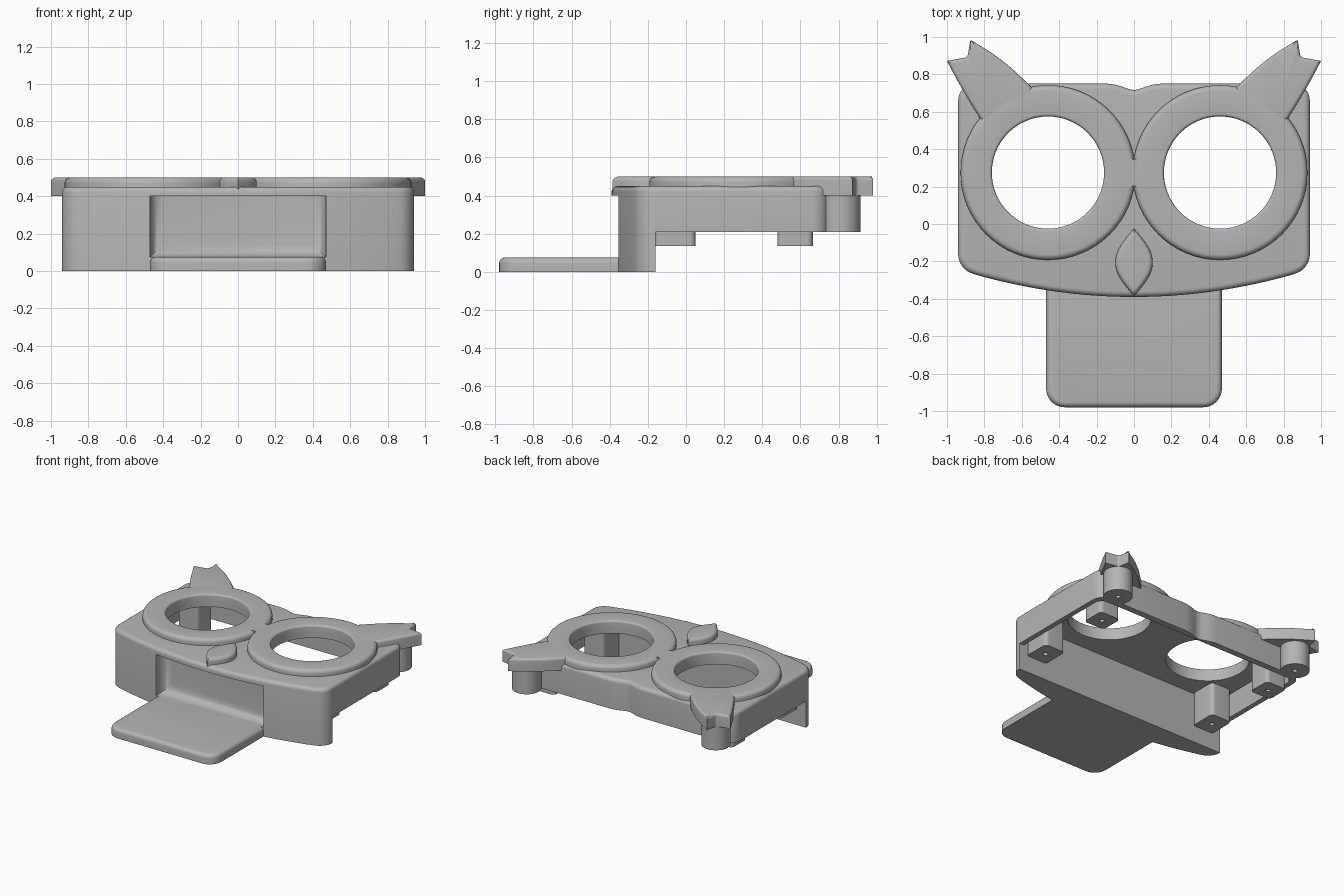
import bpy, bmesh, math
from mathutils import Vector

cube = bpy.data.objects.get("Cube")
if cube:
    bpy.data.objects.remove(cube, do_unlink=True)

GREY = (0.46, 0.46, 0.46, 1)
grey = bpy.data.materials.new("plain grey")
grey.use_nodes = True
grey.diffuse_color = GREY
grey.node_tree.nodes["Principled BSDF"].inputs["Base Color"].default_value = GREY

EYE_X, EYE_Y, HOLE_R, RING_R = 0.46, 0.275, 0.3, 0.467
TOP, PLATE, CEILING, RIM = 0.5, 0.45, 0.4, 0.21


def finish(name, bm):
    bmesh.ops.recalc_face_normals(bm, faces=bm.faces)
    mesh = bpy.data.meshes.new(name)
    bm.to_mesh(mesh)
    bm.free()
    mesh.materials.append(grey)
    obj = bpy.data.objects.new(name, mesh)
    bpy.context.collection.objects.link(obj)
    return obj


def rounded(corners, steps=8):
    """Outline with corners (x, y, radius) eased by short curves."""
    out = []
    for i, (x, y, r) in enumerate(corners):
        c = Vector((x, y))
        if r == 0:
            out.append(c)
            continue
        prev = Vector(corners[i - 1][:2])
        nxt = Vector(corners[(i + 1) % len(corners)][:2])
        a, b = c + (prev - c).normalized() * r, c + (nxt - c).normalized() * r
        for k in range(steps + 1):
            t = k / steps
            w = 2 ** 0.5 * t * (1 - t)
            out.append((a * (1 - t) ** 2 + c * w + b * t * t) / ((1 - t) ** 2 + w + t * t))
    return out


def circle(x, y, r, n=64):
    return [(x + r * math.cos(2 * math.pi * i / n), y + r * math.sin(2 * math.pi * i / n))
            for i in range(n)]


def rect(x0, x1, y0, y1, r=0):
    return rounded([(x0, y0, r), (x1, y0, r), (x1, y1, r), (x0, y1, r)])


def prism(name, outline, z0, z1, fillet=0):
    bm = bmesh.new()
    base = bm.faces.new([bm.verts.new((p[0], p[1], z0)) for p in outline])
    ext = bmesh.ops.extrude_face_region(bm, geom=[base], use_keep_orig=True)
    top = [v for v in ext["geom"] if isinstance(v, bmesh.types.BMVert)]
    for v in top:
        v.co.z = z1
    bmesh.ops.recalc_face_normals(bm, faces=bm.faces)
    if fillet:
        rim = [e for e in bm.edges if all(abs(v.co.z - z1) < 1e-5 for v in e.verts)]
        bmesh.ops.bevel(bm, geom=rim, offset=fillet, segments=5, profile=0.5, affect="EDGES")
    return finish(name, bm)


def cut(obj, cutter):
    mod = obj.modifiers.new("cut", "BOOLEAN")
    mod.operation, mod.solver, mod.object = "DIFFERENCE", "EXACT", cutter
    bpy.context.view_layer.objects.active = obj
    bpy.ops.object.modifier_apply(modifier=mod.name)
    bpy.data.objects.remove(cutter, do_unlink=True)


parts = []

# Body: curved front, rounded corners, small dip in the middle of the back
front = [(0.85 * k / 16, -0.39 + 0.12 * (k / 16) ** 2) for k in range(-16, 17)]
right_side = rounded([(0.85, -0.27, 0), (0.94, -0.235, 0.07), (0.94, 0.75, 0.09), (0.14, 0.75, 0)])[1:]
dip = [(0.1, 0.745), (0.06, 0.733), (0.03, 0.722)]
right_side = [tuple(p) for p in right_side] + dip
left_side = [(-x, y) for x, y in reversed(right_side)]
body = prism("body_shell", front + right_side + [(0, 0.715)] + left_side, 0, PLATE, 0.03)
parts.append(body)
cut(body, prism("under_cutter", rect(-1.2, 1.2, -0.16, 1.2), -0.2, RIM))
cut(body, prism("cavity_cutter", rounded([(-0.9, -0.16, 0), (0.9, -0.16, 0), (0.9, 0.7, 0.06),
                                          (-0.9, 0.7, 0.06)]), 0.1, CEILING))
for s in (-1, 1):
    cut(body, prism("eye_cutter", circle(s * EYE_X, EYE_Y, HOLE_R), 0.3, 0.6))

# Filleted recess in the front above the tray
bm = bmesh.new()
bmesh.ops.create_cube(bm, size=1)
for v in bm.verts:
    v.co = (v.co.x * 0.94, -0.26 if v.co.y > 0 else -0.6, CEILING if v.co.z > 0 else 0.075)
edges = []
for e in bm.edges:
    mid = (e.verts[0].co + e.verts[1].co) / 2
    back, low, side = mid.y > -0.27, mid.z < 0.08, abs(mid.x) > 0.4
    if (back and (low or side)) and not mid.z > 0.39:
        edges.append(e)
bmesh.ops.bevel(bm, geom=edges, offset=0.07, segments=6, profile=0.5, affect="EDGES")
cut(body, finish("recess_cutter", bm))

# Tray
parts.append(prism("front_tray", rounded([(-0.47, -0.98, 0.1), (0.47, -0.98, 0.1),
                                          (0.47, -0.22, 0), (-0.47, -0.22, 0)]), 0, 0.075, 0.03))

# Eye rings, turned from a filleted section
def quarter(cx, cz, r, a0, a1, n=5):
    return [(cx + r * math.cos(a0 + (a1 - a0) * k / n), cz + r * math.sin(a0 + (a1 - a0) * k / n))
            for k in range(n + 1)]


def eye_ring(name, x):
    section = [(RING_R, 0.43)] + quarter(RING_R - 0.03, TOP - 0.03, 0.03, 0, math.pi / 2)
    section += quarter(HOLE_R + 0.015, TOP - 0.015, 0.015, math.pi / 2, math.pi) + [(HOLE_R, 0.43)]
    bm = bmesh.new()
    n = 64
    loops = [[bm.verts.new((x + r * math.cos(2 * math.pi * i / n),
                            EYE_Y + r * math.sin(2 * math.pi * i / n), z)) for r, z in section]
             for i in range(n)]
    for i in range(n):
        a, b = loops[i], loops[(i + 1) % n]
        for j in range(len(section)):
            k = (j + 1) % len(section)
            bm.faces.new((a[j], b[j], b[k], a[k]))
    return finish(name, bm)


ear = rounded([(1.0, 0.872, 0), (0.89, 0.892, 0.015), (0.875, 0.985, 0.008), (0.71, 0.885, 0.1),
               (0.55, 0.735, 0), (0.52, 0.62, 0), (0.75, 0.5, 0), (0.82, 0.56, 0), (0.92, 0.72, 0.08)])

for s, side in ((-1, "right"), (1, "left")):
    parts.append(eye_ring(side + "_eye_ring", s * EYE_X))
    parts.append(prism(side + "_ear", [(s * p[0], p[1]) for p in ear], CEILING, TOP, 0.02))
    # Bored posts below the ear and inside the shell
    posts = [("ear_post", circle(s * 0.83, 0.81, 0.105, 40), RIM, 0.83, 0.81),
             ("rear_foot", rect(s * 0.78 - 0.09, s * 0.78 + 0.09, 0.48, 0.665, 0.03), 0.135, 0.78, 0.57),
             ("front_foot", rect(s * 0.78 - 0.09, s * 0.78 + 0.09, -0.165, 0.05, 0.03), 0.135, 0.78, -0.06)]
    for name, outline, z, x, y in posts:
        post = prism(side + "_" + name, outline, z, CEILING + 0.01)
        cut(post, prism("bore", circle(s * x, y, 0.018, 16), z - 0.1, z + 0.12))
        parts.append(post)

# Bridge between the rings, and the beak
parts.append(prism("ring_bridge", [(-0.04, 0.19), (0, 0.205), (0.04, 0.19), (0.04, 0.36),
                                   (0, 0.345), (-0.04, 0.36)], 0.44, TOP))
half = [(0.1 * math.sin(math.pi * k / 16), -0.385 + 0.36 * k / 16) for k in range(17)]
beak = half + [(-x, y) for x, y in reversed(half[1:-1])]
parts.append(prism("beak", beak, 0.42, TOP, 0.025))

# Smooth the fillets, keep hard edges
for obj in parts:
    bpy.ops.object.select_all(action="DESELECT")
    obj.select_set(True)
    bpy.context.view_layer.objects.active = obj
    bpy.ops.object.shade_smooth_by_angle(angle=math.radians(32))
